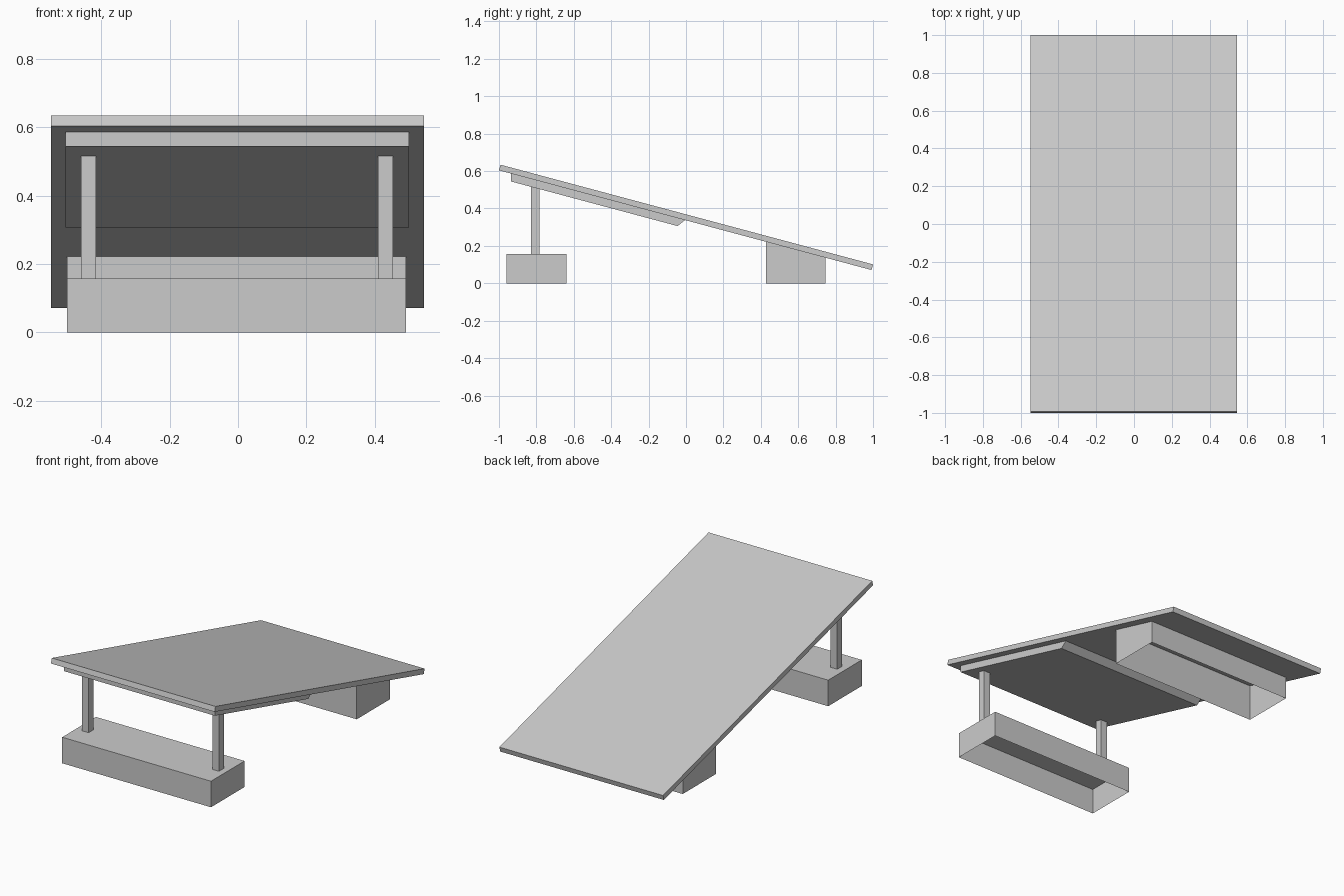
import bpy
import bmesh

old = bpy.data.objects.get("Cube")
if old:
    bpy.data.objects.remove(old, do_unlink=True)

grey = bpy.data.materials.new("plain_grey")
grey.use_nodes = True
colour = (0.6, 0.6, 0.6, 1)
grey.diffuse_color = colour
grey.node_tree.nodes["Principled BSDF"].inputs["Base Color"].default_value = colour

SLOPE = -0.2676


def panel_under(y):
    """Height of the sloping panel's underside."""
    return 0.337 + SLOPE * y


def tray_under(y):
    """Height of the underside of the backing slab."""
    return 0.294 + SLOPE * y


def extrude_profile(name, profile, x0, x1, open_edges=()):
    """Sweep a (y, z) profile along x, leaving the listed edges open."""
    bm = bmesh.new()
    a = [bm.verts.new((x0, y, z)) for y, z in profile]
    b = [bm.verts.new((x1, y, z)) for y, z in profile]
    bm.faces.new(a)
    bm.faces.new(b[::-1])
    n = len(profile)
    for i in range(n):
        if i not in open_edges:
            j = (i + 1) % n
            bm.faces.new((a[i], b[i], b[j], a[j]))
    bmesh.ops.recalc_face_normals(bm, faces=bm.faces)
    mesh = bpy.data.meshes.new(name)
    bm.to_mesh(mesh)
    bm.free()
    mesh.materials.append(grey)
    obj = bpy.data.objects.new(name, mesh)
    bpy.context.collection.objects.link(obj)
    return obj


# Sloping panel and the slab under its raised half
extrude_profile("sloping_panel",
                [(-1, 0.604), (0.992, 0.071), (1, 0.101), (-0.992, 0.634)],
                -0.547, 0.544)
extrude_profile("backing_slab",
                [(-0.935, tray_under(-0.935)), (-0.045, tray_under(-0.045)),
                 (-0.005, panel_under(-0.005)), (-0.935, panel_under(-0.935))],
                -0.505, 0.5)

# Hollow base blocks, open underneath
extrude_profile("front_base", [(-0.96, 0), (-0.64, 0), (-0.64, 0.157), (-0.96, 0.157)],
                -0.5, 0.492, open_edges=(0,))
extrude_profile("rear_base", [(0.428, 0), (0.745, 0),
                              (0.745, panel_under(0.745)), (0.428, panel_under(0.428))],
                -0.5, 0.492, open_edges=(0, 2))

# Two posts from the front base to the slab
for name, x in (("right_post", -0.437), ("left_post", 0.432)):
    extrude_profile(name, [(-0.83, 0.157), (-0.784, 0.157),
                           (-0.784, tray_under(-0.784)), (-0.83, tray_under(-0.83))],
                    x - 0.022, x + 0.022)
